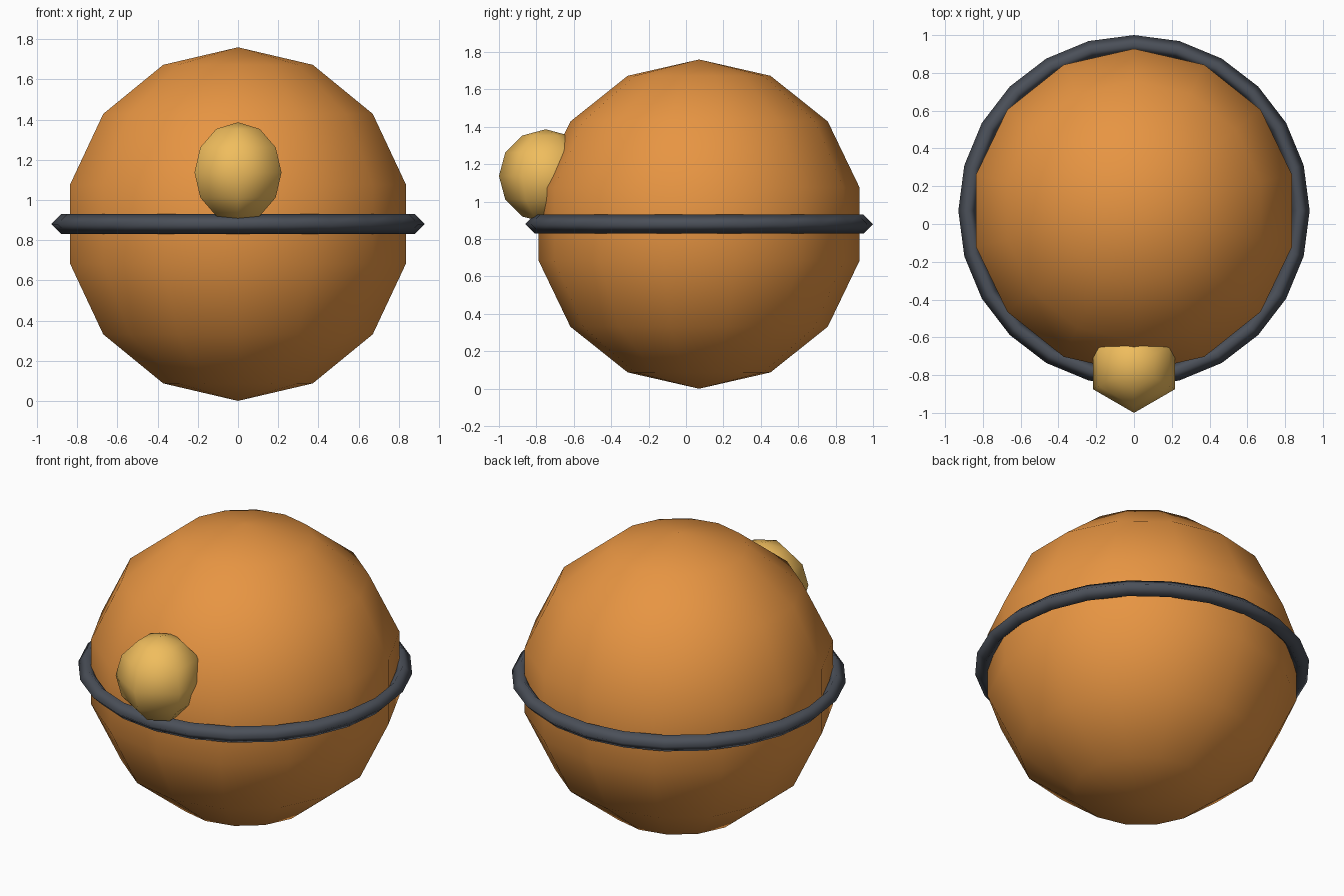
import bpy

if "Cube" in bpy.data.objects:
    bpy.data.objects.remove(bpy.data.objects["Cube"])

CENTRE = (0, 0.07, 0.88)


def finish(name, colour):
    obj = bpy.context.object
    obj.name = name
    obj.data.name = name
    bpy.ops.object.shade_smooth()
    mat = bpy.data.materials.new(name + "_colour")
    mat.diffuse_color = (*colour, 1)
    mat.use_nodes = True
    mat.node_tree.nodes["Principled BSDF"].inputs["Base Color"].default_value = mat.diffuse_color
    obj.data.materials.append(mat)
    return obj


# Large low-poly body ball
bpy.ops.mesh.primitive_uv_sphere_add(segments=14, ring_count=7, radius=0.88, location=CENTRE)
finish("body", (0.80, 0.30, 0.055))

# Thin band around the equator
bpy.ops.mesh.primitive_torus_add(major_segments=24, minor_segments=4,
                                 major_radius=0.88, minor_radius=0.05, location=CENTRE)
finish("equator_band", (0.07, 0.08, 0.10))

# Small knob on the front
bpy.ops.mesh.primitive_uv_sphere_add(segments=6, ring_count=6, radius=0.25,
                                     location=(0, -0.75, 1.137))
finish("front_knob", (0.87, 0.51, 0.11))
